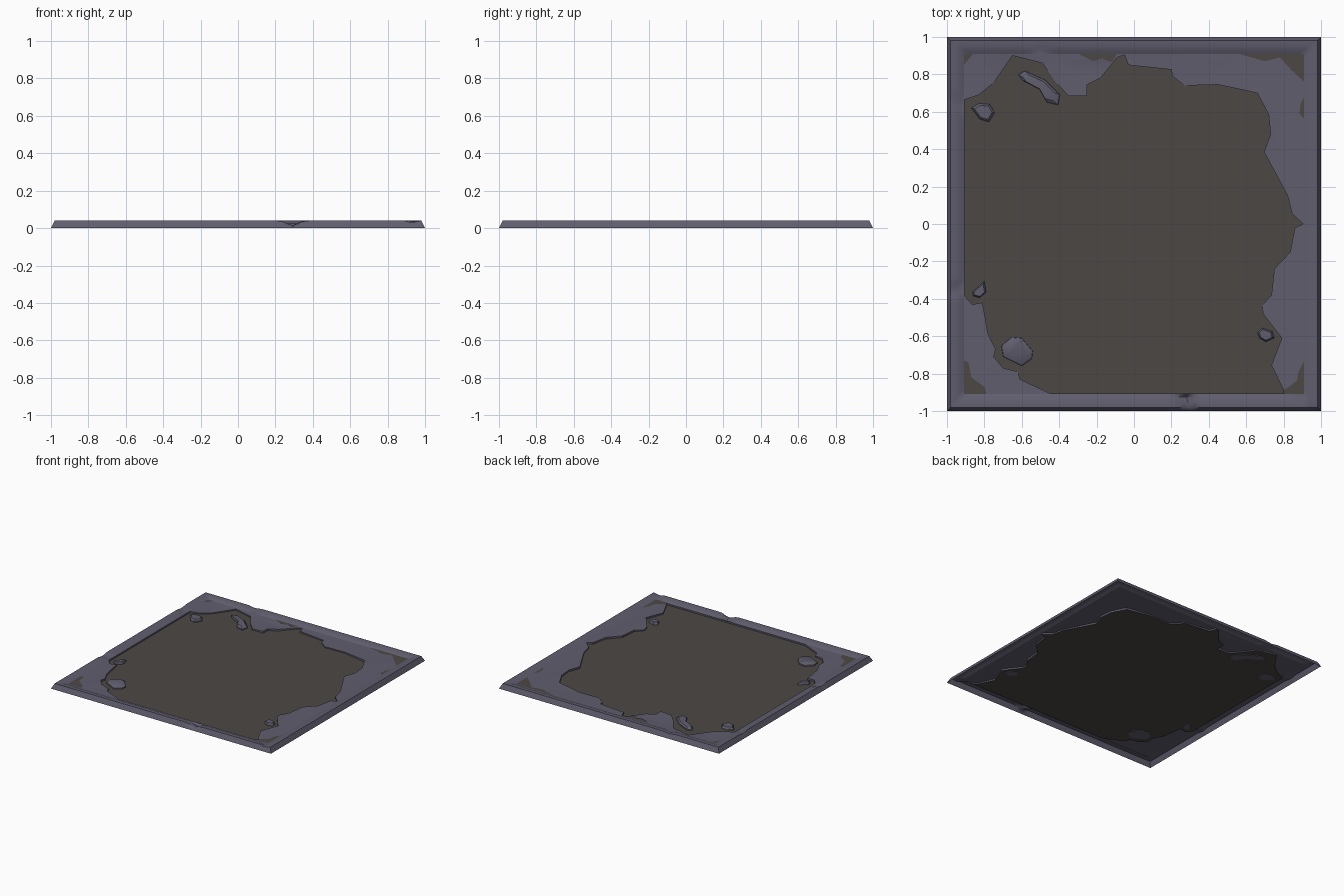
import bpy, bmesh, math, random
from mathutils import Vector

if "Cube" in bpy.data.objects:
    bpy.data.objects.remove(bpy.data.objects["Cube"])

random.seed(4)


def material(name, rgb):
    m = bpy.data.materials.new(name)
    m.diffuse_color = (*rgb, 1)
    m.use_nodes = True
    m.node_tree.nodes["Principled BSDF"].inputs["Base Color"].default_value = m.diffuse_color
    return m


STONE = material("blue grey stone", (0.118, 0.110, 0.155))
EARTH = material("dark earth", (0.073, 0.064, 0.060))
FLOOR_Z, INNER, INNER_Z = 0.012, 0.91, 0.024


def finish(bm, name, mat, smooth=True):
    me = bpy.data.meshes.new(name)
    bm.to_mesh(me)
    bm.free()
    ob = bpy.data.objects.new(name, me)
    bpy.context.collection.objects.link(ob)
    me.materials.append(mat)
    if smooth:
        bpy.ops.object.select_all(action='DESELECT')
        ob.select_set(True)
        bpy.context.view_layer.objects.active = ob
        bpy.ops.object.shade_smooth_by_angle(angle=math.radians(35))
    return ob


def loop_edges(bm, pts):
    vs = [bm.verts.new(p) for p in pts]
    es = [bm.edges.new((vs[i], vs[(i + 1) % len(vs)])) for i in range(len(vs))]
    return vs, es


def fill(bm, edges):
    bmesh.ops.triangle_fill(bm, use_beauty=True, use_dissolve=False, edges=edges)
    for f in bm.faces:
        f.normal_update()
        if f.normal.z < 0:
            f.normal_flip()


def bridge(bm, a, b):
    n = len(a)
    for i in range(n):
        j = (i + 1) % n
        bm.faces.new((a[i], a[j], b[j], b[i]))


# Square rim: sloped section swept round the four sides, with chipped notches
# (side number, position along side, half width, depth); 0 front, 1 right, 2 back, 3 left
CHIPS = [(0, 0.30, 0.07, 0.028), (0, 0.95, 0.04, 0.012),
         (2, 0.54, 0.06, 0.010), (3, 0.37, 0.05, 0.012), (3, -0.68, 0.06, 0.010)]
SECTION = [(1.0, 0.0), (0.995, 0.010), (0.98, 0.04), (0.95, 0.04), (0.925, 0.031), (INNER, INNER_Z)]
STEPS = 66
bm = bmesh.new()
rings = []
for d, z in SECTION:
    ring = []
    for side in range(4):
        for k in range(STEPS):
            t = -1 + 2 * k / STEPS
            drop = 0
            for s, c, w, h in CHIPS:
                if s == side and z > 0.03:
                    drop = max(drop, h * (1 - abs(t - c) / w))
            a = side * math.pi / 2
            x, y = t * d, -d
            ring.append(bm.verts.new((x * math.cos(a) - y * math.sin(a),
                                      x * math.sin(a) + y * math.cos(a), z - drop)))
    rings.append(ring)
for a, b in zip(rings, rings[1:]):
    bridge(bm, a, b)
finish(bm, "stone_rim", STONE)

# Ragged line where the broken paving meets the earth, clockwise from the left
RAGGED = [(-.905, .665), (-.83, .69), (-.75, .755), (-.65, .90), (-.49, .86), (-.42, .76),
          (-.35, .685), (-.25, .685), (-.25, .745), (-.18, .78), (-.09, .89), (-.05, .905),
          (-.03, .85), (.20, .825), (.205, .79), (.27, .74), (.45, .745), (.66, .70),
          (.72, .585), (.73, .48), (.695, .385), (.82, .155), (.845, .055), (.905, 0),
          (.86, -.02), (.835, -.15), (.75, -.24), (.735, -.38), (.685, -.435), (.69, -.48),
          (.79, -.61), (.735, -.755), (.80, -.89), (.84, -.905), (-.45, -.905), (-.61, -.83),
          (-.62, -.79), (-.70, -.77), (-.75, -.71), (-.74, -.67), (-.78, -.59), (-.81, -.42),
          (-.865, -.43), (-.905, -.385)]

# Broken paving: sheet between rim and ragged line, with a short wall down to the earth
bm = bmesh.new()
q, qe = loop_edges(bm, [(sx * INNER, sy * INNER, INNER_Z) for sx, sy in
                        ((-1, -1), (1, -1), (1, 1), (-1, 1))])
top, te = loop_edges(bm, [(x, y, INNER_Z if max(abs(x), abs(y)) > .9 else random.uniform(.019, .028))
                          for x, y in RAGGED])
fill(bm, qe + te)
low = [bm.verts.new((x, y, FLOOR_Z)) for x, y in RAGGED]
bridge(bm, top, low)
finish(bm, "broken_paving", STONE)

# Earth floor
bm = bmesh.new()
v, e = loop_edges(bm, [(x, y, FLOOR_Z) for x, y in RAGGED])
fill(bm, e)
finish(bm, "earth_floor", EARTH, False)

# Thin earth patches lying in the corners of the paving
PATCHES = [
    [(-.91, -.91), (-.91, -.73), (-.885, -.74), (-.87, -.82), (-.80, -.87), (-.79, -.91)],
    [(.91, .91), (.56, .91), (.70, .87), (.78, .89), (.84, .825), (.91, .76)],
    [(.91, -.91), (.91, -.73), (.88, -.79), (.87, -.84), (.80, -.89), (.80, -.91)],
    [(-.30, .91), (-.22, .87), (-.17, .885), (-.12, .865), (-.09, .91)],
    [(-.91, .91), (-.86, .91), (-.91, .85)],
    [(.91, .68), (.89, .64), (.885, .59), (.91, .56)],
]
for i, pts in enumerate(PATCHES):
    bm = bmesh.new()
    v, e = loop_edges(bm, [(x, y, INNER_Z + .003) for x, y in pts])
    fill(bm, e)
    finish(bm, f"earth_patch_{i + 1}", EARTH, False)

# Loose stones: outline drawn in towards a smaller raised top
STONES = [
    [(-.87, .62), (-.83, .645), (-.77, .64), (-.745, .595), (-.775, .545), (-.825, .56)],
    [(-.62, .80), (-.585, .82), (-.475, .77), (-.395, .69), (-.405, .635), (-.465, .65),
     (-.505, .72), (-.60, .77)],
    [(-.865, -.365), (-.80, -.305), (-.79, -.365), (-.825, -.395), (-.86, -.385)],
    [(-.71, -.65), (-.655, -.605), (-.60, -.61), (-.54, -.68), (-.545, -.72), (-.60, -.76),
     (-.70, -.71)],
    [(.66, -.58), (.685, -.555), (.74, -.575), (.75, -.61), (.705, -.63), (.67, -.61)],
]
for i, pts in enumerate(STONES):
    bm = bmesh.new()
    pts = [Vector(p) for p in pts]
    c = sum(pts, Vector((0, 0))) / len(pts)
    prev = None
    for s, z in ((1.0, .008), (.97, .020), (.75, .031)):
        ring = [bm.verts.new((*(c + (p - c) * s), z)) for p in pts]
        if prev:
            bridge(bm, prev, ring)
        else:
            bm.faces.new(ring)
        prev = ring
    bm.faces.new(prev)
    bmesh.ops.recalc_face_normals(bm, faces=bm.faces)
    finish(bm, f"loose_stone_{i + 1}", STONE)
